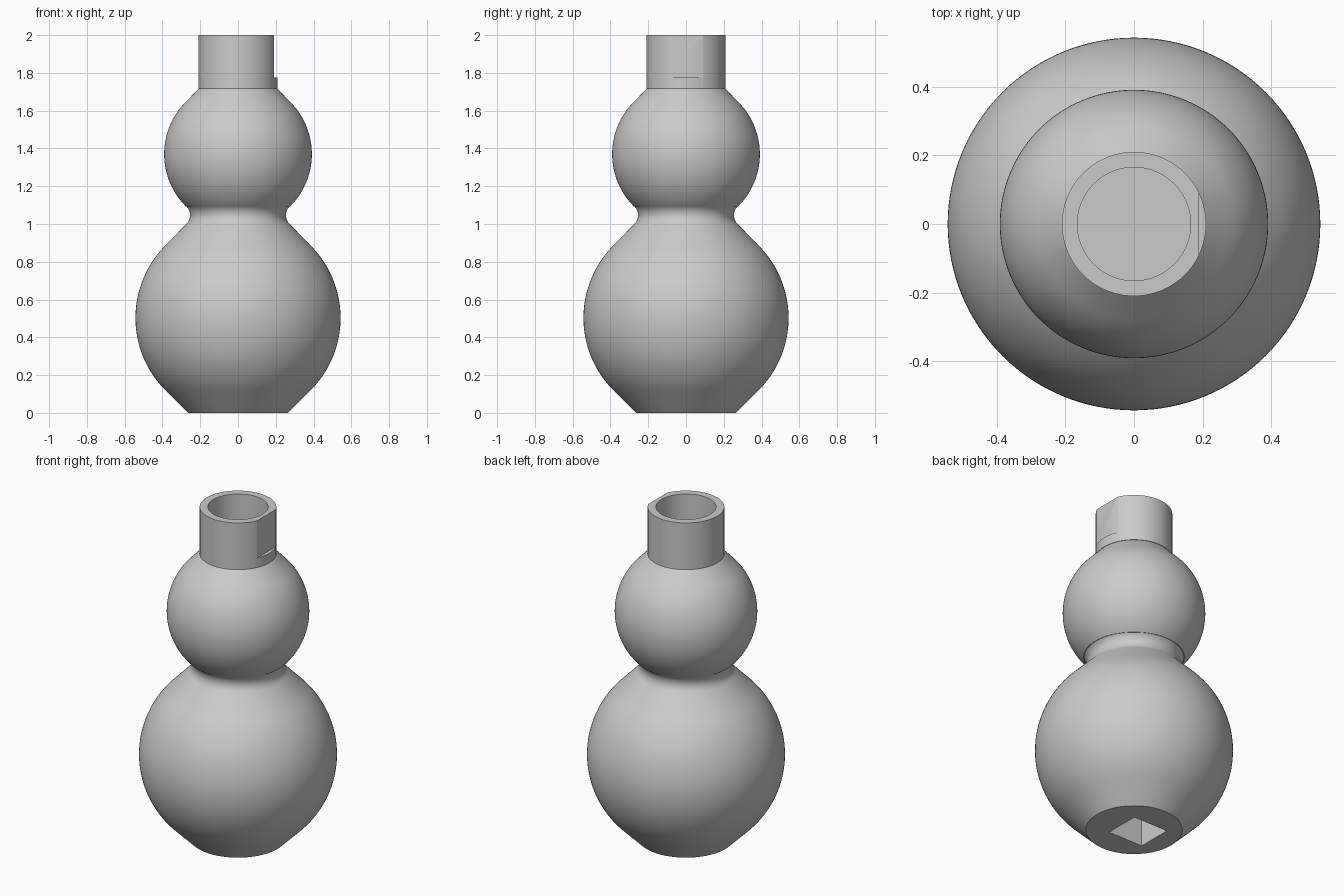
import bpy, math

cube = bpy.data.objects.get("Cube")
if cube:
    bpy.data.objects.remove(cube, do_unlink=True)

SEGMENTS = 128

clay = bpy.data.materials.new("plain grey")
clay.use_nodes = True
grey = (0.6, 0.6, 0.6, 1)
clay.diffuse_color = grey
clay.node_tree.nodes["Principled BSDF"].inputs["Base Color"].default_value = grey


def arc(cx, cz, radius, start, end, steps):
    """Profile points on a circle, angles in degrees from the outward axis."""
    angles = [math.radians(start + (end - start) * i / steps) for i in range(steps + 1)]
    return [(cx + radius * math.cos(a), cz + radius * math.sin(a)) for a in angles]


def lathe(name, profile):
    """Revolve a profile; points at radius zero become single poles."""
    verts, rings, faces = [], [], []
    for r, z in profile:
        count = SEGMENTS if r > 0 else 1
        rings.append([len(verts) + i for i in range(count)])
        for i in range(count):
            a = math.tau * i / SEGMENTS
            verts.append((r * math.cos(a), r * math.sin(a), z))
    for low, high in zip(rings, rings[1:]):
        for i in range(SEGMENTS):
            j = (i + 1) % SEGMENTS
            quad = [low[i % len(low)], low[j % len(low)],
                    high[j % len(high)], high[i % len(high)]]
            faces.append(list(dict.fromkeys(quad)))
    mesh = bpy.data.meshes.new(name)
    mesh.from_pydata(verts, [], faces)
    mesh.materials.append(clay)
    obj = bpy.data.objects.new(name, mesh)
    bpy.context.collection.objects.link(obj)
    return obj


def cut_box(target, name, low, high):
    """Subtract a box and discard the cutter."""
    centre = [(a + b) / 2 for a, b in zip(low, high)]
    bpy.ops.mesh.primitive_cube_add(size=1, location=centre)
    cutter = bpy.context.object
    cutter.name = name
    cutter.scale = [b - a for a, b in zip(low, high)]
    cutter.hide_render = True
    cutter.data.materials.append(clay)
    mod = target.modifiers.new("cut", "BOOLEAN")
    mod.operation = "DIFFERENCE"
    mod.solver = "EXACT"
    mod.object = cutter
    bpy.context.view_layer.objects.active = target
    bpy.ops.object.modifier_apply(modifier=mod.name)
    bpy.data.objects.remove(cutter, do_unlink=True)


def smooth(obj):
    bpy.ops.object.select_all(action="DESELECT")
    obj.select_set(True)
    bpy.context.view_layer.objects.active = obj
    bpy.ops.object.shade_smooth_by_angle(angle=math.radians(25))


# Gourd body: two spheres eased into 45 degree cones and a narrow waist
body_profile = [(0, 0), (0.265, 0)]
body_profile += arc(0, 0.503, 0.543, -45, 45, 40)
body_profile += arc(0.32, 1.047, 0.066, 225, 135, 12)
body_profile += arc(0, 1.37, 0.391, -45, 45, 36)
body_profile += [(0.208, 1.717), (0, 1.717)]
body = lathe("gourd_body", body_profile)

# Square socket in the underside
cut_box(body, "socket_cutter", (-0.145, -0.107, -0.1), (0.087, 0.107, 0.3))
smooth(body)

# Open neck with a keyed flat on the left side
neck = lathe("neck_collar", [(0.165, 1.717), (0.21, 1.717), (0.21, 2),
                             (0.165, 2), (0.165, 1.717)])
cut_box(neck, "flat_cutter", (0.19, -0.3, 1.775), (0.4, 0.3, 2.1))
smooth(neck)
